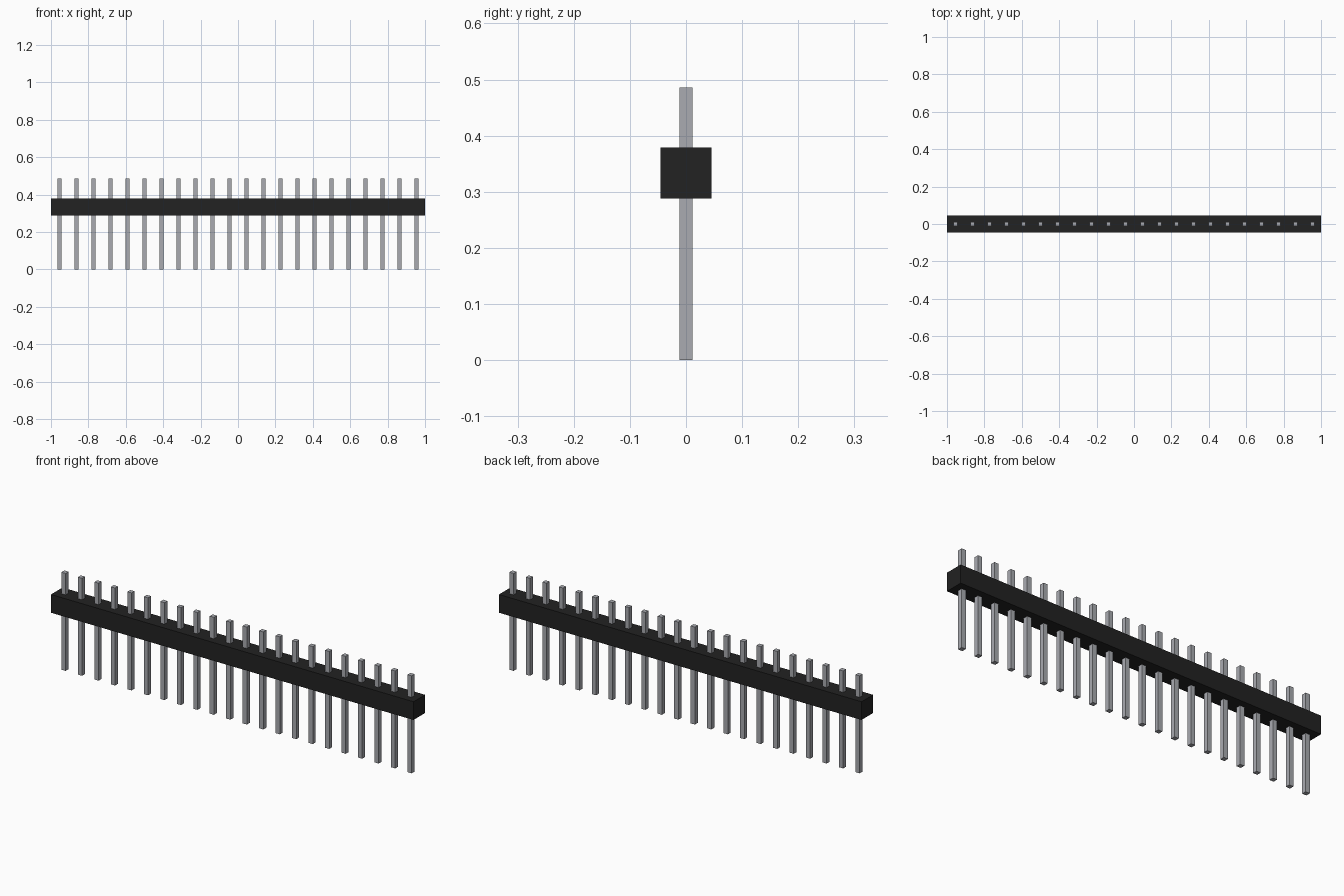
import bpy

cube = bpy.data.objects.get("Cube")
if cube:
    bpy.data.objects.remove(cube, do_unlink=True)

PINS = 22
PITCH = 2 / PINS
PIN_WIDTH = 0.023
PIN_TOP = 0.486
BODY_BOTTOM, BODY_TOP = 0.288, 0.379


def material(name, colour):
    mat = bpy.data.materials.new(name)
    mat.use_nodes = True
    mat.diffuse_color = (*colour, 1)
    mat.node_tree.nodes["Principled BSDF"].inputs["Base Color"].default_value = (*colour, 1)
    return mat


def box(name, x, width, depth, bottom, top, mat):
    bpy.ops.mesh.primitive_cube_add(size=1, location=(x, 0, (bottom + top) / 2))
    obj = bpy.context.object
    obj.name = name
    obj.scale = (width, depth, top - bottom)
    bpy.ops.object.transform_apply(location=False, rotation=False, scale=True)
    obj.data.materials.append(mat)
    return obj


black = material("black plastic", (0.016, 0.016, 0.016))
metal = material("grey metal", (0.40, 0.41, 0.44))

# Insulating strip
box("housing", 0, PINS * PITCH, PITCH, BODY_BOTTOM, BODY_TOP, black)

# Row of square pins passing through the strip
for i in range(PINS):
    x = (i - (PINS - 1) / 2) * PITCH
    box(f"pin_{i + 1}", x, PIN_WIDTH, PIN_WIDTH, 0, PIN_TOP, metal)
